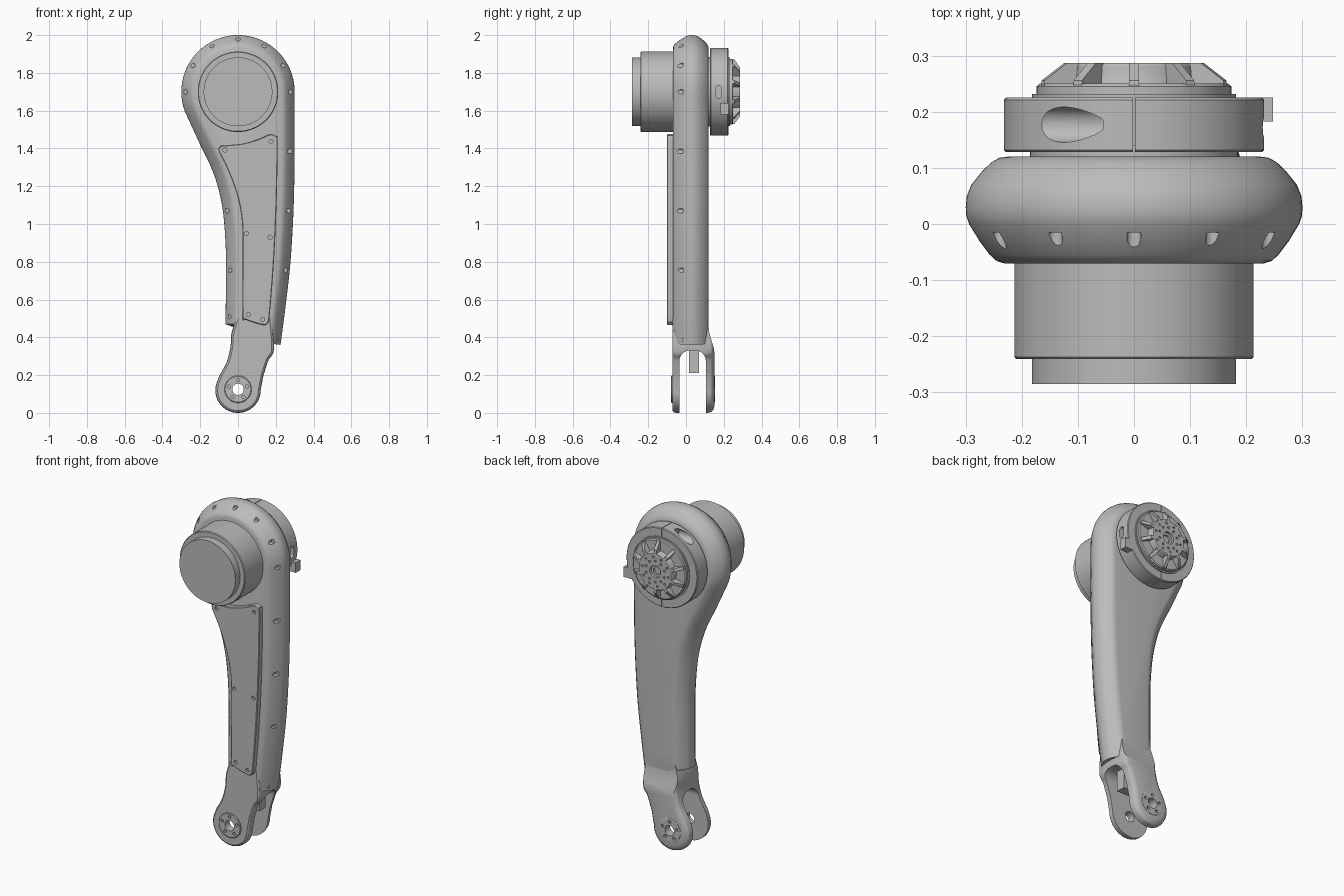
import bpy, bmesh, math
from mathutils import Vector, Matrix

if "Cube" in bpy.data.objects:
    bpy.data.objects.remove(bpy.data.objects["Cube"], do_unlink=True)

GREY = (0.5, 0.5, 0.5, 1)
metal = bpy.data.materials.new("plain grey")
metal.use_nodes = True
metal.diffuse_color = GREY
metal.node_tree.nodes["Principled BSDF"].inputs["Base Color"].default_value = GREY
HEAD = 1.70     # height of the head axis
PIN = 0.12      # height of the fork axis


def solid(name, stacks):
    """Object made of closed solids, each one a stack of matching rings."""
    bm = bmesh.new()
    for rings in stacks:
        loops = [[bm.verts.new(p) for p in ring] for ring in rings]
        n = len(loops[0])
        for a, b in zip(loops, loops[1:]):
            for i in range(n):
                j = (i + 1) % n
                bm.faces.new((a[i], a[j], b[j], b[i]))
        bm.faces.new(loops[0])
        bm.faces.new(loops[-1])
    bmesh.ops.recalc_face_normals(bm, faces=bm.faces)
    mesh = bpy.data.meshes.new(name)
    bm.to_mesh(mesh)
    bm.free()
    mesh.materials.append(metal)
    obj = bpy.data.objects.new(name, mesh)
    bpy.context.collection.objects.link(obj)
    return obj


def disc(x, z, steps, n=96):
    """Rings round the y axis from (y, radius) steps."""
    return [[(x + r * math.cos(math.tau * i / n), y, z + r * math.sin(math.tau * i / n))
             for i in range(n)] for y, r in steps]


def hole(x, z, y0, y1, r, n=16):
    return disc(x, z, [(y0, r), (y1, r)], n)


def prism_x(yz, x0, x1):
    return [[(x, y, z) for y, z in yz] for x in (x0, x1)]


def box(x0, x1, y0, y1, z0, z1):
    return prism_x([(y0, z0), (y1, z0), (y1, z1), (y0, z1)], x0, x1)


def arc(cx, cz, r, a0, a1, n):
    return [(cx + r * math.cos(math.radians(a0 + (a1 - a0) * i / n)),
             cz + r * math.sin(math.radians(a0 + (a1 - a0) * i / n))) for i in range(n + 1)]


def smooth(pts, n=5):
    """Catmull-Rom curve through an open chain of points."""
    p = [Vector(q) for q in pts]
    p = [2 * p[0] - p[1]] + p + [2 * p[-1] - p[-2]]
    out = []
    for a, b, c, d in zip(p, p[1:], p[2:], p[3:]):
        for k in range(n):
            t = k / n
            out.append(0.5 * (2 * b + (c - a) * t + (2 * a - 5 * b + 4 * c - d) * t * t
                              + (3 * b - a - 3 * c + d) * t ** 3))
    return out + [p[-2]]


def loft(pts, layers):
    """Sweep an open outline along y, moved inward per (y, inset) layer."""
    pts = [Vector(p) for p in pts]
    last = len(pts) - 1
    inward = []
    for i in range(last + 1):
        t = (pts[min(i + 1, last)] - pts[max(i - 1, 0)]).normalized()
        inward.append(Vector((-t.y, t.x)))
    return [[(p.x + d.x * s, y, p.y + d.y * s) for p, d in zip(pts, inward)]
            for y, s in layers]


def cut(obj, *cutters):
    for c in cutters:
        c.hide_render = True
        mod = obj.modifiers.new("cut", 'BOOLEAN')
        mod.operation, mod.solver, mod.object = 'DIFFERENCE', 'EXACT', c
        bpy.context.view_layer.objects.active = obj
        bpy.ops.object.modifier_apply(modifier=mod.name)


helpers, parts = [], []


def cutter(name, stacks):
    helpers.append(solid(name, stacks))
    return helpers[-1]


def part(name, stacks, *cutters):
    obj = solid(name, stacks)
    cut(obj, *cutters)
    parts.append(obj)


# Arm shell: round head flowing into a curved, bulging limb
side_right = smooth([(.225, .36), (.25, .55), (.278, .8), (.295, 1.1), (.3, 1.4), (.3, HEAD)])
side_left = smooth([(-.282, 1.597), (-.205, 1.43), (-.13, 1.27), (-.085, 1.1),
                    (-.066, .9), (-.064, .7), (-.066, .47)])
outline = side_right[:-1] + arc(0, HEAD, .3, 0, 195, 60) + side_left
bulge = [(-.07, .068), (-.066, .055), (-.055, .043), (-.03, .024), (0, .006), (.015, .001),
         (.03, 0), (.05, .002), (.07, .01), (.095, .03), (.11, .046), (.118, .06), (.12, .075)]
rim_spots = [(0, 1.98), (.14, 1.945), (-.14, 1.945), (.24, 1.84), (-.24, 1.84), (.28, HEAD),
             (-.28, HEAD), (.275, 1.385), (-.18, 1.385), (.27, 1.07), (-.06, 1.07),
             (.255, .755), (-.045, .755), (.22, .385), (-.05, .51)]
part("arm_shell", [loft(outline, bulge)],
     cutter("rim_hole_cutter", [hole(x, z, -.12, -.015, .0125) for x, z in rim_spots]))

# Fork: two cheeks around an arched slot, thinner where it joins the shell
fork = (smooth([(-.01, .5), (-.035, .42), (-.04, .35), (-.06, .27), (-.1, .195)])
        + arc(0, PIN, PIN, 165, 360, 40)
        + smooth([(.135, .2), (.162, .28), (.19, .335), (.18, .5)]))
cheek = [(-.072, .012), (-.066, .004), (-.055, 0), (.115, 0), (.135, .006), (.146, .018), (.15, .035)]
slot_top = arc(.05, .275, .055, 0, 90, 8) + arc(-.02 + .04, .275, .055, 90, 180, 8)
slot = cutter("slot_cutter", [prism_x([(-.035, -.1), (.105, -.1)] + slot_top, -.5, .5)])
flare = cutter("flare_cutter", [prism_x([(.152, .3), (.148, .34), (.136, .38), (.122, .43),
                                         (.112, .54), (.3, .54), (.3, .3)], -.5, .5)])
bore = cutter("bore_cutter", [hole(0, PIN + .005, -.2, .3, .03, 32)])
screw_ring = [(.05 * math.cos(math.tau * (k + .25) / 5), PIN + .005 + .05 * math.sin(math.tau * (k + .25) / 5))
              for k in range(5)]
pin_screws = cutter("pin_screw_cutter", [hole(x, z, y0, y1, .009, 12) for x, z in screw_ring
                                         for y0, y1 in ((-.1, -.062), (.138, .2))])
part("fork", [loft(fork, cheek)], slot, flare, bore, pin_screws)
part("front_pin_boss", [disc(0, PIN + .005, [(-.068, .072), (-.076, .072), (-.079, .068)], 48)],
     bore, pin_screws)
part("back_pin_boss", [disc(0, PIN + .005, [(.146, .07), (.152, .07), (.154, .067)], 48)],
     bore, pin_screws)
part("slot_stop", [box(.03, .13, .015, .07, .21, .36)])

# Screwed cover on the front of the limb
cover = smooth([(-.1, 1.38), (-.06, 1.3), (-.02, 1.2), (.008, 1.1), (.024, .95), (.024, .53),
                (.04, .495), (.13, .466), (.156, .475), (.168, .52), (.19, .8), (.204, 1.1),
                (.21, 1.43), (.2, 1.466), (.17, 1.475), (.11, 1.45), (.02, 1.425),
                (-.085, 1.415), (-.104, 1.4)], 4)
cover_spots = [(-.07, 1.392), (.175, 1.437), (.045, .95), (.17, .93), (.055, .52), (.13, .495)]
part("cover_plate", [loft(cover, [(-.065, 0), (-.097, 0), (-.1, .004)])],
     cutter("cover_hole_cutter", [hole(x, z, -.15, -.088, .011) for x, z in cover_spots]))

# Motor can on the front of the head
part("motor_can", [disc(0, HEAD, [(-.05, .213), (-.237, .213), (-.241, .209)])])
part("motor_cap", [disc(0, HEAD, [(-.23, .182), (-.285, .182)])])

# Split clamp ring on the back of the head
bolt_axis = [[(x, .177 + .0315 * math.cos(math.tau * i / 32), HEAD + .195 + .0315 * math.sin(math.tau * i / 32))
              for i in range(32)] for x in (-.3, -.055)]
window = arc(.172, 1.718, .016, 0, 180, 10) + arc(.172, 1.682, .016, 180, 360, 10)
part("neck", [disc(0, HEAD, [(.1, .185), (.14, .185)])])
part("clamp_ring", [disc(0, HEAD, [(.128, .228), (.132, .232), (.221, .232), (.225, .228)])],
     cutter("split_cutter", [box(-.002, .002, .1, .3, HEAD + .18, 2.1),
                             box(-.002, .002, .1, .3, 1.3, HEAD - .18)]),
     cutter("bolt_cutter", [bolt_axis]),
     cutter("window_cutter", [prism_x(window, .2, .3)]))
part("clamp_lug", [box(.18, .248, .183, .225, 1.58, 1.64)])

# Ribbed output hub
part("hub_base", [disc(0, HEAD, [(.22, .182), (.232, .182), (.232, .174), (.245, .174), (.25, .168)])])
dots = []
for k in range(10):
    for radius, turn in ((.085, .25), (.062, .5)):
        a = math.tau * (k + turn) / 10
        dots.append(hole(radius * math.cos(a), HEAD + radius * math.sin(a), .27, .32, .007, 12))
part("hub_disc", [disc(0, HEAD, [(.24, .118), (.25, .112), (.282, .109), (.287, .105)])],
     cutter("hub_hole_cutter", dots + [disc(0, HEAD, [(.262, .022), (.272, .022), (.272, .036), (.32, .036)], 32)]))
rib = [(.08, .24), (.172, .24), (.17, .256), (.128, .287), (.08, .287)]
ribs = []
for k in range(10):
    spin = Matrix.Rotation(math.tau * k / 10, 3, 'Y')
    ribs.append([[spin @ Vector((t, y, r)) + Vector((0, 0, HEAD)) for r, y in rib] for t in (-.009, .009)])
part("hub_ribs", ribs)

for obj in helpers:
    bpy.data.objects.remove(obj, do_unlink=True)

# Smooth shading with crisp edges
bpy.ops.object.select_all(action='DESELECT')
for obj in parts:
    obj.select_set(True)
bpy.context.view_layer.objects.active = parts[0]
bpy.ops.object.shade_smooth_by_angle(angle=math.radians(30))
